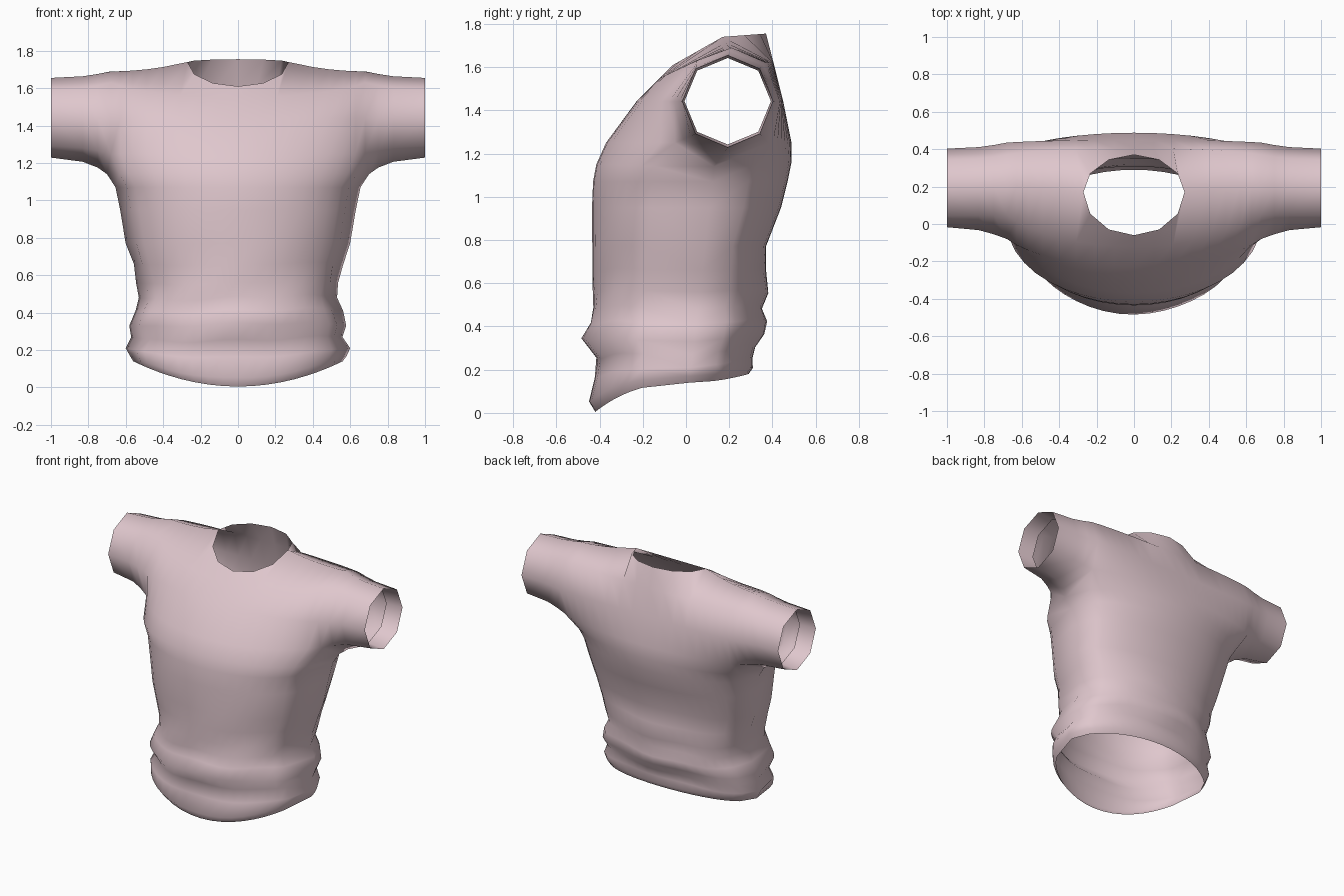
import bpy, bmesh
from math import sin, cos, pi, radians

if "Cube" in bpy.data.objects:
    bpy.data.objects.remove(bpy.data.objects["Cube"])

HALF = 8                      # columns each side of the centre line
EDGE = radians(65)            # angle of the armhole column
COLS = range(-HALF, HALF + 1)
ARM_X = 0.68

# Torso rings: front z, side z, back z, half width, front y, back y, fold size
RINGS = [
    (0.005, 0.14, 0.18, 0.56, -0.42, 0.29, 0),
    (0.05, 0.17, 0.21, 0.58, -0.45, 0.31, 0.3),
    (0.16, 0.21, 0.26, 0.60, -0.425, 0.31, 0.5),
    (0.25, 0.27, 0.31, 0.565, -0.415, 0.32, 0.8),
    (0.34, 0.33, 0.37, 0.58, -0.48, 0.36, 0.6),
    (0.41, 0.41, 0.43, 0.555, -0.44, 0.375, 0.9),
    (0.48, 0.48, 0.49, 0.53, -0.435, 0.355, 0.9),
    (0.56, 0.56, 0.56, 0.54, -0.43, 0.38, 0.7),
    (0.66, 0.66, 0.66, 0.56, -0.43, 0.37, 0.5),
    (0.77, 0.77, 0.77, 0.60, -0.435, 0.37, 0.2),
    (0.95, 0.95, 0.95, 0.63, -0.435, 0.44, 0),
    (1.07, 1.07, 1.07, 0.655, -0.43, 0.47, 0),
    (1.15, 1.14, 1.16, 0.70, -0.415, 0.488, 0),
]
# Chest and back rows: centre y, centre z, armhole y, armhole z
CHEST = [(-0.37, 1.25, -0.05, 1.25), (-0.23, 1.44, -0.08, 1.44), (-0.12, 1.55, 0.05, 1.63)]
BACK = [(0.488, 1.25, 0.38, 1.25), (0.45, 1.44, 0.435, 1.44), (0.405, 1.62, 0.37, 1.62)]

bm = bmesh.new()


def torso_point(ring, theta, side):
    """Point on a ring; side -1 is the front, 1 the back."""
    zf, zs, zb, w, yf, yb, fold = ring
    c = max(cos(theta), 0.0)
    mid_y = 0.13 * min(zs / 1.14, 1)
    depth = mid_y - yf if side < 0 else yb - mid_y
    # The front is boxy; the back is rounder towards the hem
    power = 0.79 if side < 0 else 1.1 - 0.25 * min(zs, 1)
    z = zs + ((zf if side < 0 else zb) - zs) * c * c
    ripple = 1 + 0.014 * fold * sin(5 * theta * side + 23 * zs)
    z += 0.025 * fold * sin(theta) * c - 0.01 * fold * c * sin(7 * theta + side)
    return (w * sin(theta) * ripple, mid_y + side * depth * c ** power * ripple, z)


def upper_point(row, theta):
    """Point on a chest or back row above the armpit."""
    ym, zm, ye, ze = row
    k = (cos(theta) - cos(EDGE)) / (1 - cos(EDGE))
    return (ARM_X * sin(theta) / sin(EDGE), ye + (ym - ye) * k, ze + (zm - ze) * k)


def top_point(i, side):
    """Neckline in the middle, shoulder line further out."""
    sign, j = (1 if i > 0 else -1), abs(i)
    if j <= 3:
        c = cos(j * pi / 6)
        y, z = (0.17 - 0.23 * c, 1.74 - 0.13 * c) if side < 0 else (0.17 + 0.2 * c, 1.74 + 0.015 * c)
        return (sign * 0.27 * sin(j * pi / 6), y, z)
    x = ARM_X * sin(EDGE * j / HALF) / sin(EDGE)
    k = (ARM_X - x) / 0.41
    return (sign * x, 0.21 - 0.04 * k, 1.69 + 0.05 * k * k)


def vert(co):
    return bm.verts.new(co)


# Front and back panels as grids of vertices, sharing the side seams
n = len(RINGS)
seams = {s: [vert(torso_point(r, s * pi / 2, -1)) for r in RINGS] for s in (-1, 1)}
panels = {}
for side, rows in ((-1, CHEST), (1, BACK)):
    grid = [[vert(torso_point(r, EDGE * i / HALF, side)) for i in COLS] for r in RINGS]
    grid += [[vert(upper_point(r, EDGE * i / HALF)) for i in COLS] for r in rows]
    if side < 0:
        top = [vert(top_point(i, side)) for i in COLS]
    else:
        shared = panels[-1][-1]
        top = [vert(top_point(i, side)) if abs(i) < 3 else shared[i + HALF] for i in COLS]
    grid.append(top)
    panels[side] = grid
    for a, b in zip(grid, grid[1:]):
        for i in range(2 * HALF):
            bm.faces.new((a[i], a[i + 1], b[i + 1], b[i]))
    # Side strips below the armpit, closed by a small underarm triangle
    for s, col in ((-1, 0), (1, -1)):
        seam = seams[s]
        for k in range(n - 1):
            bm.faces.new((seam[k], grid[k][col], grid[k + 1][col], seam[k + 1]))
        bm.faces.new((seam[-1], grid[n - 1][col], grid[n][col]))

# Sleeves: eight-sided tubes grown from the armholes, cuffs folded inside
for s, col in ((-1, 0), (1, -1)):
    front = [row[col] for row in panels[-1][n:]]
    back = [row[col] for row in panels[1][n:-1]]
    armhole = [seams[s][-1]] + front + back[::-1]
    angles = [-pi / 2 - k * pi / 4 for k in range(8)]
    cuff = [(0.193 + 0.21 * cos(a), 1.442 + 0.213 * sin(a)) for a in angles]
    previous = armhole
    for x, f in ((0.75, 0.4), (0.83, 0.75), (1.0, 1.0)):
        ring = [vert((s * x, v.co.y + (c[0] - v.co.y) * f, v.co.z + (c[1] - v.co.z) * f))
                for v, c in zip(armhole, cuff)]
        for k in range(8):
            m = (k + 1) % 8
            bm.faces.new((previous[k], previous[m], ring[m], ring[k]))
        previous = ring
    inner = [vert((s * 0.88, 0.193 + 0.2 * cos(a), 1.442 + 0.2 * sin(a))) for a in angles]
    for k in range(8):
        m = (k + 1) % 8
        bm.faces.new((previous[k], previous[m], inner[m], inner[k]))

bmesh.ops.recalc_face_normals(bm, faces=bm.faces)
# Make sure the cloth faces outward
chest_face = min(bm.faces, key=lambda f: f.calc_center_median().y)
if chest_face.normal.y > 0:
    bmesh.ops.reverse_faces(bm, faces=bm.faces)

mesh = bpy.data.meshes.new("shirt")
bm.to_mesh(mesh)
bm.free()
shirt = bpy.data.objects.new("shirt", mesh)
bpy.context.collection.objects.link(shirt)

# Pale pink cloth
cloth = bpy.data.materials.new("pale pink cloth")
cloth.use_nodes = True
color = (0.74, 0.57, 0.61, 1)
cloth.diffuse_color = color
cloth.node_tree.nodes["Principled BSDF"].inputs["Base Color"].default_value = color
mesh.materials.append(cloth)

bpy.ops.object.select_all(action="DESELECT")
shirt.select_set(True)
bpy.context.view_layer.objects.active = shirt
bpy.ops.object.shade_smooth_by_angle(angle=radians(110))
